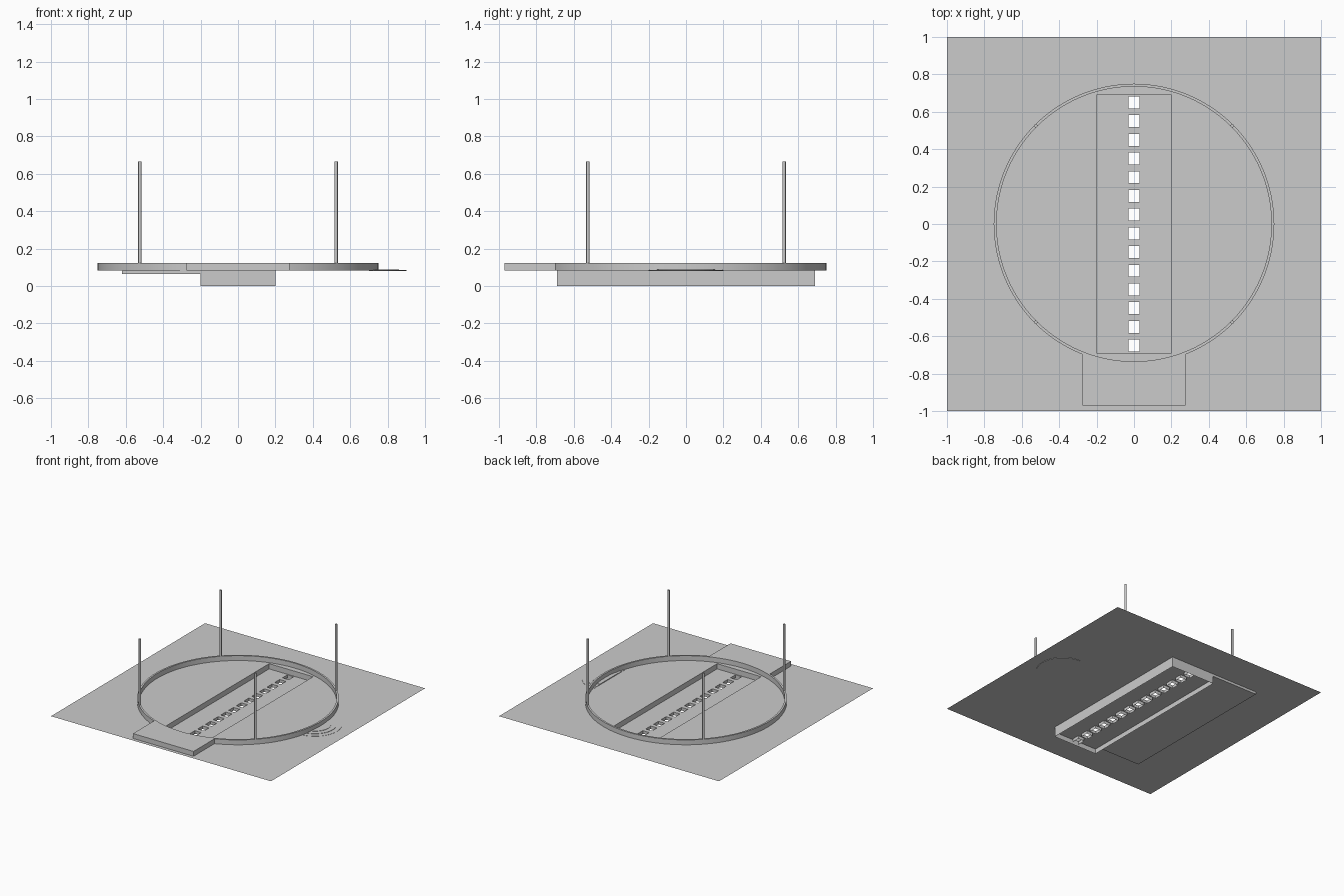
import bpy, bmesh, math

if "Cube" in bpy.data.objects:
    bpy.data.objects.remove(bpy.data.objects["Cube"])

G, TOP = 0.083, 0.123      # ground sheet level, ring top
TX, TY = 0.20, 0.69        # trench half sizes
FLOOR = 0.04               # trench floor level


def finish(name, bm, smooth=False):
    bmesh.ops.remove_doubles(bm, verts=bm.verts, dist=1e-5)
    me = bpy.data.meshes.new(name)
    bm.to_mesh(me)
    bm.free()
    ob = bpy.data.objects.new(name, me)
    bpy.context.collection.objects.link(ob)
    if smooth:
        bpy.ops.object.select_all(action='DESELECT')
        bpy.context.view_layer.objects.active = ob
        ob.select_set(True)
        bpy.ops.object.shade_smooth_by_angle(angle=math.radians(35))
    return ob


def face(bm, pts):
    return bm.faces.new([bm.verts.new(p) for p in pts])


def rect(bm, x0, x1, y0, y1, z):
    return face(bm, [(x0, y0, z), (x1, y0, z), (x1, y1, z), (x0, y1, z)])


def walls(bm, x0, x1, y0, y1, z0, z1):
    c = [(x0, y0), (x1, y0), (x1, y1), (x0, y1)]
    for a, b in zip(c, c[1:] + c[:1]):
        face(bm, [(*a, z0), (*b, z0), (*b, z1), (*a, z1)])


def frame(bm, ox0, ox1, oy0, oy1, ix0, ix1, iy0, iy1, z):
    """Flat rectangle with a rectangular opening."""
    rect(bm, ox0, ix0, oy0, oy1, z)
    rect(bm, ix1, ox1, oy0, oy1, z)
    rect(bm, ix0, ix1, oy0, iy0, z)
    rect(bm, ix0, ix1, iy1, oy1, z)


def prism(name, outline, z0, z1, smooth=False):
    bm = bmesh.new()
    f = face(bm, [(x, y, z0) for x, y in outline])
    g = bmesh.ops.extrude_face_region(bm, geom=[f], use_keep_orig=True)
    bmesh.ops.translate(bm, vec=(0, 0, z1 - z0),
                        verts=[v for v in g['geom'] if isinstance(v, bmesh.types.BMVert)])
    bmesh.ops.recalc_face_normals(bm, faces=bm.faces)
    return finish(name, bm, smooth)


# ground sheet with the trench opening
bm = bmesh.new()
frame(bm, -1, 1, -1, 1, -TX, TX, -TY, TY, G)
finish("ground_sheet", bm)

# trench walls, open at the bottom
bm = bmesh.new()
walls(bm, -TX, TX, -TY, TY, 0, G)
finish("trench_walls", bm)

# trench floor with a row of square openings, each with a short duct below
floor, ducts = bmesh.new(), bmesh.new()
for i in range(14):
    y = -0.65 + 0.1 * i
    lo = -TY if i == 0 else y - 0.05
    hi = TY if i == 13 else y + 0.05
    frame(floor, -TX, TX, lo, hi, -0.029, 0.029, y - 0.032, y + 0.032, FLOOR)
    walls(ducts, -0.029, 0.029, y - 0.032, y + 0.032, 0.015, FLOOR)
finish("trench_floor", floor)
finish("floor_ducts", ducts)

# shallow tray under the sheet, beside the trench
bm = bmesh.new()
walls(bm, -0.62, -TX, -TY, TY, 0.063, G)
rect(bm, -0.62, -TX, -TY, TY, 0.063).normal_flip()
finish("side_tray", bm)

# circular kerb
bm = bmesh.new()
N = 96
prof = [(0.735, G), (0.75, G), (0.75, TOP), (0.735, TOP)]
for i in range(N):
    a, b = 2 * math.pi * i / N, 2 * math.pi * (i + 1) / N
    for (r, z), (s, w) in zip(prof, prof[1:] + prof[:1]):
        face(bm, [(r * math.cos(a), r * math.sin(a), z), (r * math.cos(b), r * math.sin(b), z),
                  (s * math.cos(b), s * math.sin(b), w), (s * math.cos(a), s * math.sin(a), w)])
bmesh.ops.remove_doubles(bm, verts=bm.verts, dist=1e-5)
bmesh.ops.recalc_face_normals(bm, faces=bm.faces)
finish("ring_kerb", bm, True)

# front landing, its back edge following the kerb
W, R = 0.275, 0.745
t = math.asin(W / R)
arc = [(R * math.sin(t - 2 * t * k / 12), -R * math.cos(t - 2 * t * k / 12)) for k in range(13)]
prism("front_landing", [(-W, -0.97), (W, -0.97)] + arc, G, TOP)

# four posts on the kerb
for sx in (-1, 1):
    for sy in (-1, 1):
        c = 0.7425 * math.sqrt(0.5)
        pts = [(sx * c + 0.0085 * math.cos(k * math.pi / 8),
                sy * c + 0.0085 * math.sin(k * math.pi / 8)) for k in range(16)]
        prism("post", pts, TOP, 0.665, True)

# thin half-round steps set into the sheet at the right
for k, r in enumerate((0.20, 0.16, 0.12)):
    pts = [(0.70 + r * math.cos(a), r * math.sin(a))
           for a in [math.pi * (j / 24 - 0.5) for j in range(25)]]
    prism("side_step", pts, 0.0795 + 0.0015 * k, 0.0845 + 0.0025 * k)
